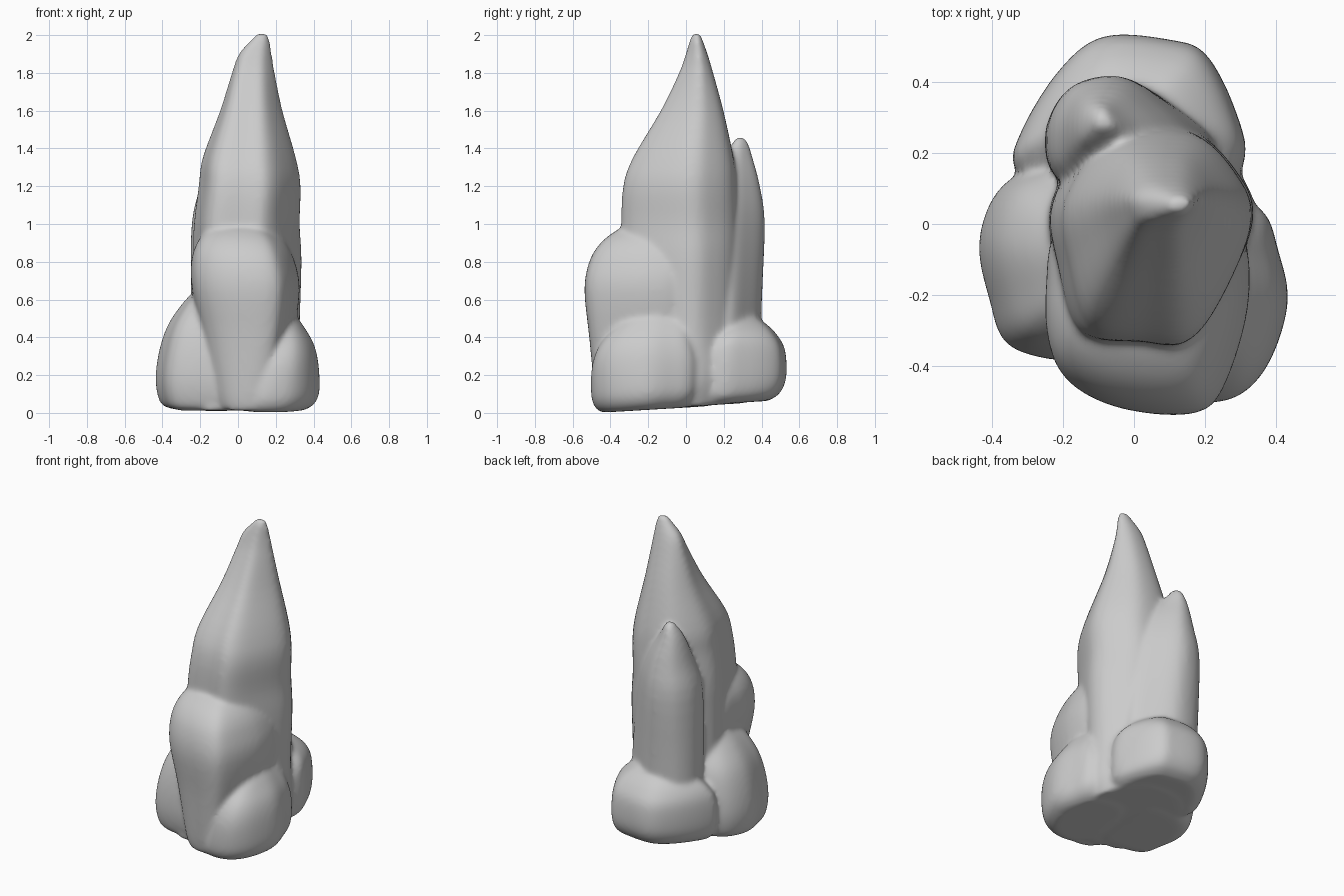
import bpy, bmesh


def spline(pts, sub, closed):
    """Catmull-Rom resampling of tuples of any length."""
    n, out = len(pts), []
    for i in range(n if closed else n - 1):
        ids = [i - 1, i, i + 1, i + 2]
        ids = [k % n if closed else min(max(k, 0), n - 1) for k in ids]
        p0, p1, p2, p3 = (pts[k] for k in ids)
        for s in range(sub):
            t = s / sub
            out.append(tuple(
                0.5 * (2 * b + (c - a) * t + (2 * a - 5 * b + 4 * c - d) * t * t
                       + (3 * b - a - 3 * c + d) * t ** 3)
                for a, b, c, d in zip(p0, p1, p2, p3)))
    if not closed:
        out.append(pts[-1])
    return out


def loft(bm, outline, sections):
    """Loft an outline (-1..1) through sections (z, x0, x1, y0, y1)."""
    ring_pts = spline(outline, 5, True)
    rings = []
    for z, x0, x1, y0, y1 in spline(sections, 4, False):
        ring = []
        for u, v in ring_pts:
            x = (x0 + x1) / 2 + u * (x1 - x0) / 2
            y = (y0 + y1) / 2 + v * (y1 - y0) / 2
            lift = 0.06 * (y + 0.47) * max(0, 1 - z / 0.6)   # sloping underside
            ring.append(bm.verts.new((x, y, z + lift)))
        rings.append(ring)
    n = len(ring_pts)
    for a, b in zip(rings, rings[1:]):
        for i in range(n):
            j = (i + 1) % n
            bm.faces.new((a[i], a[j], b[j], b[i]))
    bm.faces.new(rings[0][::-1])
    bm.faces.new(rings[-1])


bm = bmesh.new()

# Main spire, flaring at the foot to close the base
loft(bm, [(1, .1), (.85, .55), (.35, .95), (-.5, .9), (-1, .3), (-.95, -.3),
          (-.72, -.9), (-.1, -.99), (.32, -1), (.66, -.64)],
     [(0.005, -.27, .30, -.38, .3), (0.15, -.28, .34, -.38, .3),
      (0.4, -.24, .325, -.34, .28),
      (0.8, -.23, .335, -.33, .28), (1.0, -.225, .325, -.335, .28),
      (1.2, -.20, .33, -.325, .27), (1.35, -.18, .305, -.275, .255),
      (1.6, -.09, .235, -.13, .20), (1.8, -.03, .195, -.035, .145),
      (1.9, 0.005, .18, .0, .115), (1.97, .065, .17, .02, .09),
      (2.01, .1, .155, .035, .075)])

# Back spire, leaning into the main one on its right
loft(bm, [(1, -.1), (.6, .5), (0, 1), (-.7, .8), (-1, 0), (-.7, -.8), (.8, -.8)],
     [(0.2, -.24, .24, .08, .39), (0.6, -.25, .22, .08, .40),
      (1.0, -.245, .17, .08, .415), (1.2, -.20, .10, .13, .39),
      (1.36, -.16, .0, .2, .35), (1.44, -.12, -.05, .25, .325),
      (1.46, -.1, -.07, .27, .305)])

# Front slab, narrowing downwards
loft(bm, [(1, .3), (.75, 1), (-.75, 1), (-1, .3), (-.9, -.5), (-.4, -.9),
          (.4, -1), (.75, -.7)],
     [(0.01, -.1, .17, -.46, -.1), (0.1, -.13, .2, -.48, -.05),
      (0.4, -.19, .29, -.51, 0), (0.65, -.24, .325, -.535, 0),
      (0.8, -.245, .30, -.51, 0), (0.9, -.215, .25, -.45, -.05),
      (0.97, -.16, .18, -.36, -.1), (0.99, -.08, .12, -.3, -.15)])

# Left boulder
loft(bm, [(.8, .75), (.1, 1), (-.7, .75), (-1, .2), (-.88, -.4), (-.65, -.85),
          (.1, -1), (.8, -.9)],
     [(0.0, -.35, .0, -.31, .11), (0.03, -.41, .04, -.36, .16),
      (0.15, -.435, .05, -.385, .185), (0.3, -.42, .05, -.38, .185),
      (0.45, -.375, .03, -.35, .16), (0.57, -.30, .0, -.3, .1),
      (0.66, -.22, -.05, -.23, .04)])

# Right boulder
loft(bm, [(.55, .85), (.88, .4), (1, -.1), (.68, -.7), (.1, -1), (-.7, -.9),
          (-1, 0), (-.6, .9)],
     [(0.0, .03, .35, -.44, .02), (0.03, .01, .4, -.475, .06),
      (0.1, .02, .43, -.495, .09), (0.25, .08, .425, -.49, .09),
      (0.36, .13, .40, -.45, .06), (0.45, .18, .35, -.37, .02),
      (0.51, .22, .31, -.28, -.04)])

# Back boulder, its crest towards the rear
loft(bm, [(.98, -.4), (.9, .2), (.65, .8), (.35, .96), (-.25, 1), (-.65, .6),
          (-.98, -.1), (-1, -.5), (-.5, -1), (.6, -1)],
     [(0.01, -.25, .25, .05, .43), (0.05, -.3, .3, .03, .49),
      (0.14, -.325, .315, .02, .525), (0.3, -.325, .31, .03, .52),
      (0.39, -.29, .28, .09, .48), (0.46, -.22, .2, .17, .42),
      (0.51, -.13, .11, .24, .35)])

bmesh.ops.recalc_face_normals(bm, faces=bm.faces)
mesh = bpy.data.meshes.new("rock_spire")
bm.to_mesh(mesh)
bm.free()
rock = bpy.data.objects.new("rock_spire", mesh)
bpy.context.collection.objects.link(rock)

# Fuse the stones and soften the joints
remesh = rock.modifiers.new("fuse", 'REMESH')
remesh.mode = 'VOXEL'
remesh.voxel_size = 0.013
remesh.use_smooth_shade = True
soften = rock.modifiers.new("soften", 'SMOOTH')
soften.factor = 0.5
soften.iterations = 14
